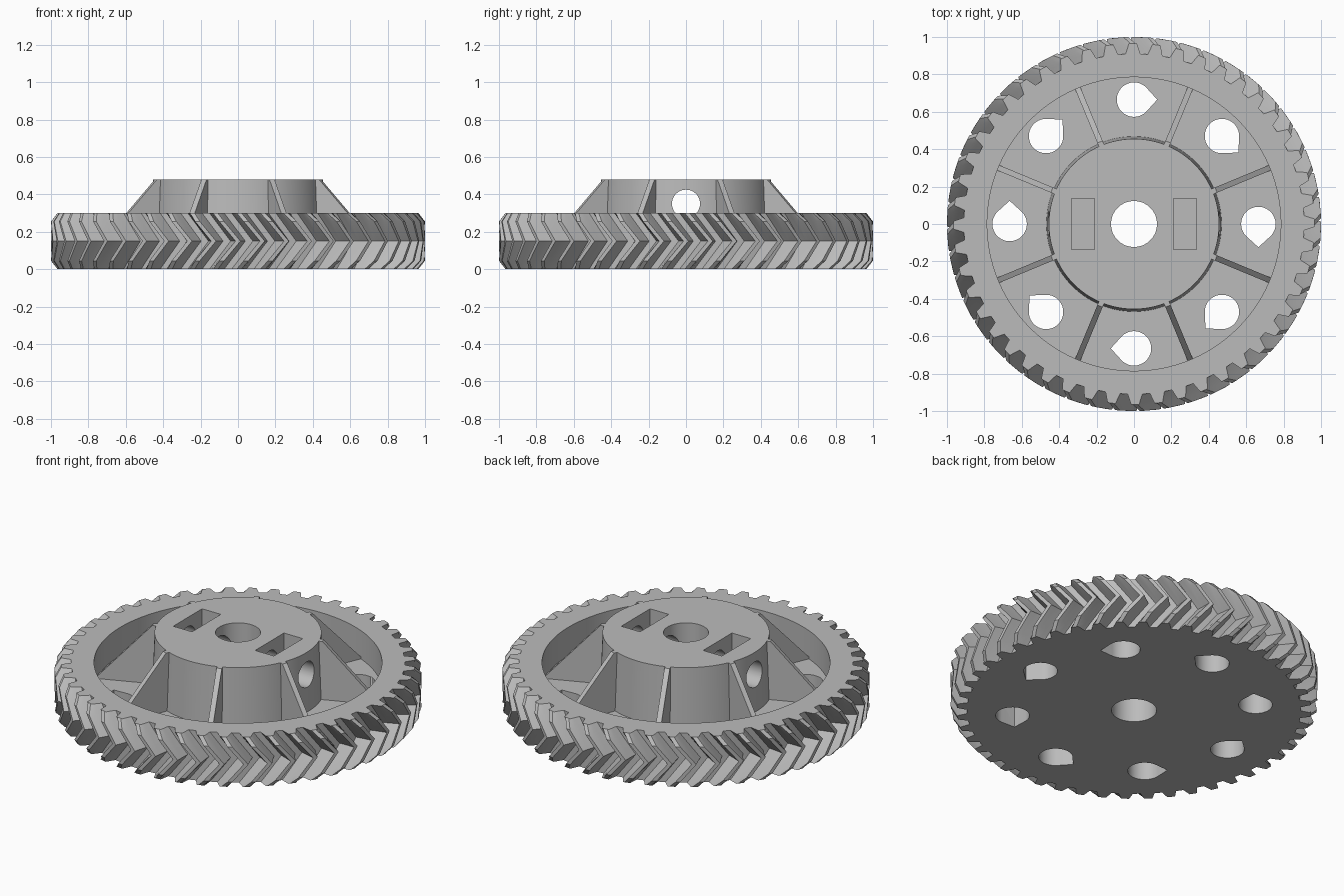
import bpy, bmesh, math
from mathutils import Matrix, Vector

cube = bpy.data.objects.get("Cube")
if cube:
    bpy.data.objects.remove(cube, do_unlink=True)

TEETH = 48
PITCH = math.tau / TEETH
TWIST = 0.125
PHASE = 0.0
WIDTH, WEB_Z, HUB_Z = 0.30, 0.13, 0.48
# One tooth: angle as a fraction of the pitch, and radius
TOOTH = [(-.33, .91), (-.24, .94), (-.17, .97), (-.1, 1), (.1, 1), (.17, .97), (.24, .94), (.33, .91)]

grey = bpy.data.materials.new("grey plastic")
grey.use_nodes = True
colour = (0.5, 0.5, 0.5, 1)
grey.diffuse_color = colour
grey.node_tree.nodes["Principled BSDF"].inputs["Base Color"].default_value = colour


def make_object(name, bm):
    bmesh.ops.recalc_face_normals(bm, faces=bm.faces)
    mesh = bpy.data.meshes.new(name)
    bm.to_mesh(mesh)
    bm.free()
    mesh.materials.append(grey)
    obj = bpy.data.objects.new(name, mesh)
    bpy.context.collection.objects.link(obj)
    return obj


def loft(rings):
    """Closed solid through rings of equal point count."""
    bm = bmesh.new()
    loops = [[bm.verts.new(p) for p in ring] for ring in rings]
    n = len(loops[0])
    for a, b in zip(loops, loops[1:]):
        for i in range(n):
            j = (i + 1) % n
            bm.faces.new((a[i], a[j], b[j], b[i]))
    bm.faces.new(loops[0][::-1])
    bm.faces.new(loops[-1])
    return bm


def extrude(outline, low, high):
    return loft([[(x, y, z) for x, y in outline] for z in (low, high)])


def circle(radius, count=64):
    return [(radius * math.cos(math.tau * i / count), radius * math.sin(math.tau * i / count))
            for i in range(count)]


def tooth_ring(z, limit):
    """Toothed outline at height z, twisted furthest at mid width."""
    lag = TWIST * abs(z - WIDTH / 2) / (WIDTH / 2)
    ring = []
    for t in range(TEETH):
        for f, r in TOOTH:
            a, r = (t + f) * PITCH + PHASE - lag, min(r, limit)
            ring.append((r * math.cos(a), r * math.sin(a), z))
    return ring


def plain_ring(z, radius):
    count = TEETH * len(TOOTH)
    start = TOOTH[0][0] * PITCH + PHASE - TWIST
    return [(radius * math.cos(start + math.tau * i / count),
             radius * math.sin(start + math.tau * i / count), z) for i in range(count)]


# Gear body: chamfered herringbone teeth, rim, sunken web and tapered hub
gear = make_object("gear_body", loft([
    tooth_ring(0, .965), tooth_ring(.045, 1), tooth_ring(WIDTH / 2, 1),
    tooth_ring(WIDTH - .045, 1), tooth_ring(WIDTH, .965),
    plain_ring(WIDTH, .785), plain_ring(WEB_Z, .785),
    plain_ring(WEB_Z, .468), plain_ring(HUB_Z, .455)]))


def cut(bm):
    cutter = make_object("cutter", bm)
    cutter.hide_render = True
    mod = gear.modifiers.new("cut", "BOOLEAN")
    mod.operation, mod.solver, mod.object = "DIFFERENCE", "EXACT", cutter
    bpy.context.view_layer.objects.active = gear
    bpy.ops.object.modifier_apply(modifier=mod.name)
    bpy.data.objects.remove(cutter, do_unlink=True)


# Axle bore
cut(extrude(circle(.123), -.1, .6))

# Nut slots in the hub top
for side in (-1, 1):
    outline = [(side * x, y) for x, y in ((.21, -.137), (.335, -.137), (.335, .137), (.21, .137))]
    cut(extrude(outline, .2, .6))

# Set-screw hole across the hub
screw = extrude(circle(.075, 48), -.6, .6)
screw.transform(Matrix.Translation((0, 0, .35)) @ Matrix.Rotation(math.pi / 2, 4, "Y"))
cut(screw)

# Teardrop lightening holes, points trailing clockwise
R = .092
teardrop = [(R * math.cos(a), R * math.sin(a))
            for a in (math.radians(-45 + 270 * i / 40) for i in range(41))]
teardrop.append((0, -R * 1.35))
for k in range(8):
    hole = extrude(teardrop, -.1, .25)
    hole.transform(Matrix.Rotation(k * math.pi / 4, 4, "Z") @ Matrix.Translation((.665, 0, 0)))
    cut(hole)

# Sloping ribs between hub and rim
profile = [(.44, .1), (.787, .1), (.787, .14), (.475, HUB_Z), (.44, HUB_Z)]
for k in range(8):
    rib = loft([[(x, y, z) for x, z in profile] for y in (-.015, .015)])
    rib.transform(Matrix.Rotation((k + .5) * math.pi / 4, 4, "Z"))
    make_object(f"rib_{k + 1}", rib)

# Smooth round walls, sharp edges kept
bpy.ops.object.select_all(action="DESELECT")
gear.select_set(True)
bpy.context.view_layer.objects.active = gear
bpy.ops.object.shade_smooth_by_angle(angle=math.radians(20))
